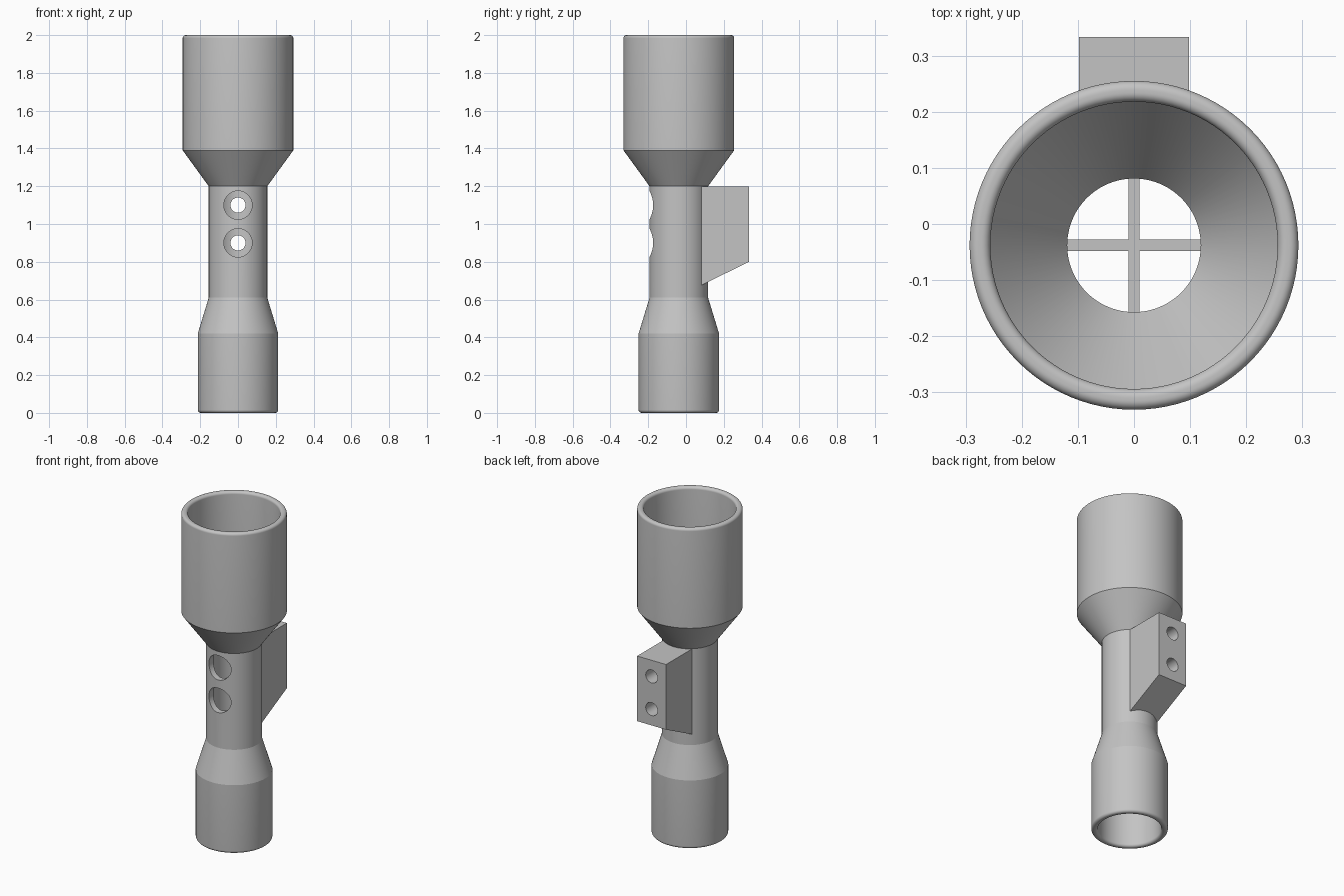
import bpy, bmesh, math

if "Cube" in bpy.data.objects:
    bpy.data.objects.remove(bpy.data.objects["Cube"])

CY = -0.038          # tube axis in y
SEG = 96

grey = bpy.data.materials.new("mid grey")
grey.diffuse_color = (0.55, 0.55, 0.55, 1)
grey.use_nodes = True
grey.node_tree.nodes["Principled BSDF"].inputs["Base Color"].default_value = grey.diffuse_color


def make(name, bm):
    bmesh.ops.recalc_face_normals(bm, faces=bm.faces)
    me = bpy.data.meshes.new(name)
    bm.to_mesh(me)
    bm.free()
    me.materials.append(grey)
    ob = bpy.data.objects.new(name, me)
    bpy.context.collection.objects.link(ob)
    return ob


def lathe(name, profile):
    """Revolve a closed (radius, z) loop around the tube axis."""
    bm = bmesh.new()
    rings = []
    for i in range(SEG):
        a = 2 * math.pi * i / SEG
        rings.append([bm.verts.new((r * math.sin(a), CY - r * math.cos(a), z))
                      for r, z in profile])
    n = len(profile)
    for i in range(SEG):
        a, b = rings[i], rings[(i + 1) % SEG]
        for j in range(n):
            k = (j + 1) % n
            bm.faces.new((a[j], b[j], b[k], a[k]))
    return make(name, bm)


def prism(name, outline, half):
    """Extrude a (y, z) outline across x."""
    bm = bmesh.new()
    f = bm.faces.new([bm.verts.new((-half, y, z)) for y, z in outline])
    new = bmesh.ops.extrude_face_region(bm, geom=[f])["geom"]
    bmesh.ops.translate(bm, vec=(2 * half, 0, 0),
                        verts=[v for v in new if isinstance(v, bmesh.types.BMVert)])
    return make(name, bm)


def cylinder(name, r, depth, loc, along_y=True, verts=48):
    bpy.ops.mesh.primitive_cylinder_add(
        vertices=verts, radius=r, depth=depth, location=loc,
        rotation=(math.pi / 2 if along_y else 0, 0, 0))
    ob = bpy.context.object
    ob.name = name
    ob.data.materials.append(grey)
    return ob


def boolean(target, tool, op):
    m = target.modifiers.new(op, 'BOOLEAN')
    m.operation, m.object, m.solver = op, tool, 'EXACT'
    bpy.context.view_layer.objects.active = target
    bpy.ops.object.modifier_apply(modifier=m.name)
    bpy.data.objects.remove(tool)


def arc(r, z, rad, start):
    """Quarter-circle fillet around (r, z), from the start angle in degrees."""
    return [(r + rad * math.cos(t), z + rad * math.sin(t))
            for t in (math.radians(start + 90 * i / 8) for i in range(9))]


# hollow tube: wide cup on top, narrow neck, flared foot, rounded rims
F = 0.016
profile = (arc(0.213 - F, F, F, -90)
           + [(0.213, 0.42), (0.155, 0.61), (0.155, 1.2), (0.293, 1.39)]
           + arc(0.293 - F, 2 - F, F, 0)
           + arc(0.256 + F, 2 - F, F, 90)
           + [(0.256, 1.39), (0.119, 1.2), (0.119, 0.61), (0.176, 0.42)]
           + arc(0.176 + F, F, F, 180))
body = lathe("tube_body", profile)

# mounting block behind the neck, hollowed to fit the neck wall
block = prism("mounting_block",
              [(0.0, 1.199), (0.333, 1.199), (0.333, 0.8), (0.0, 0.635)], 0.098)
boolean(block, cylinder("bore_cutter", 0.137, 2, (0, CY, 1), False, SEG), 'DIFFERENCE')
boolean(body, block, 'UNION')

# large access holes in front, bolt holes through the block
for z in (0.9, 1.1):
    boolean(body, cylinder("access_cutter", 0.075, 0.4, (0, CY - 0.2, z)), 'DIFFERENCE')
    boolean(body, cylinder("bolt_cutter", 0.04, 0.5, (0, CY + 0.25, z)), 'DIFFERENCE')

bpy.ops.object.select_all(action='DESELECT')
body.select_set(True)
bpy.context.view_layer.objects.active = body
bpy.ops.object.shade_smooth_by_angle(angle=math.radians(15))

# crossed bars at the bottom of the neck
for name, size in (("cross_bar_x", (0.244, 0.02, 0.02)),
                   ("cross_bar_y", (0.02, 0.244, 0.02))):
    bm = bmesh.new()
    bmesh.ops.create_cube(bm, size=1)
    bmesh.ops.scale(bm, vec=size, verts=bm.verts)
    bmesh.ops.translate(bm, vec=(0, CY, 0.63), verts=bm.verts)
    make(name, bm)
